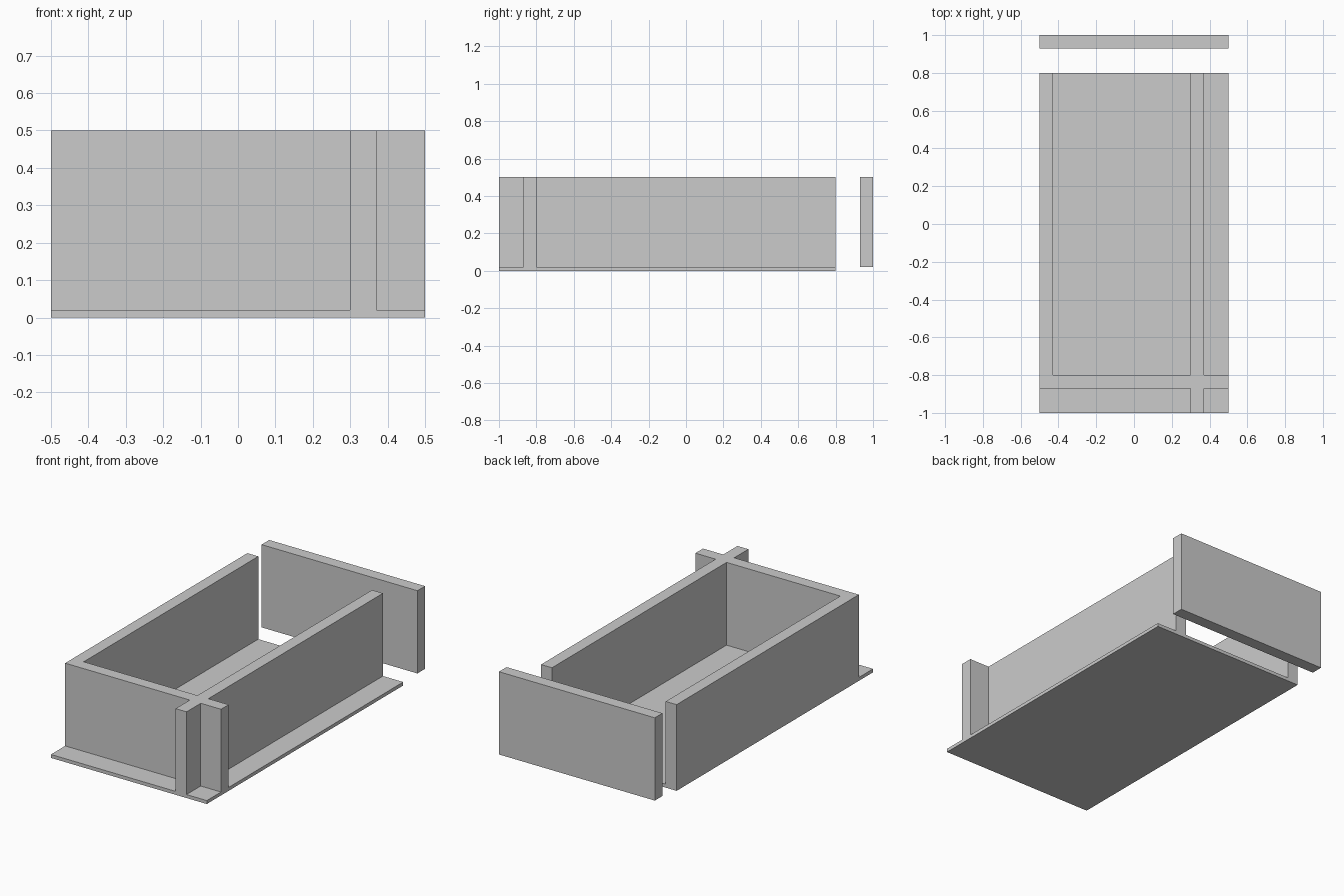
import bpy
import bmesh

if "Cube" in bpy.data.objects:
    bpy.data.objects.remove(bpy.data.objects["Cube"])


def prism(name, outline, z0, z1):
    """Extrude a counter-clockwise plan outline from z0 up to z1."""
    bm = bmesh.new()
    face = bm.faces.new([bm.verts.new((x, y, z0)) for x, y in outline])
    ext = bmesh.ops.extrude_face_region(bm, geom=[face], use_keep_orig=True)
    top = [g for g in ext["geom"] if isinstance(g, bmesh.types.BMVert)]
    bmesh.ops.translate(bm, verts=top, vec=(0, 0, z1 - z0))
    bmesh.ops.recalc_face_normals(bm, faces=bm.faces)
    mesh = bpy.data.meshes.new(name)
    bm.to_mesh(mesh)
    bm.free()
    obj = bpy.data.objects.new(name, mesh)
    bpy.context.collection.objects.link(obj)
    return obj


def rect(x0, x1, y0, y1):
    return [(x0, y0), (x1, y0), (x1, y1), (x0, y1)]


FLOOR, TOP = 0.02, 0.5

# Thin floor panel
prism("floor_panel", rect(-0.5, 0.5, -1.0, 0.8), 0, FLOOR)

# Left, front and right walls in one piece; front and right cross at the corner
prism("crossed_walls", [
    (-0.5, -0.87), (0.3, -0.87), (0.3, -1.0), (0.37, -1.0), (0.37, -0.87),
    (0.5, -0.87), (0.5, -0.8), (0.37, -0.8), (0.37, 0.8), (0.3, 0.8),
    (0.3, -0.8), (-0.43, -0.8), (-0.43, 0.8), (-0.5, 0.8),
], FLOOR, TOP)

# Detached back wall, standing clear of the floor
prism("back_wall", rect(-0.5, 0.5, 0.93, 1.0), FLOOR, TOP)
